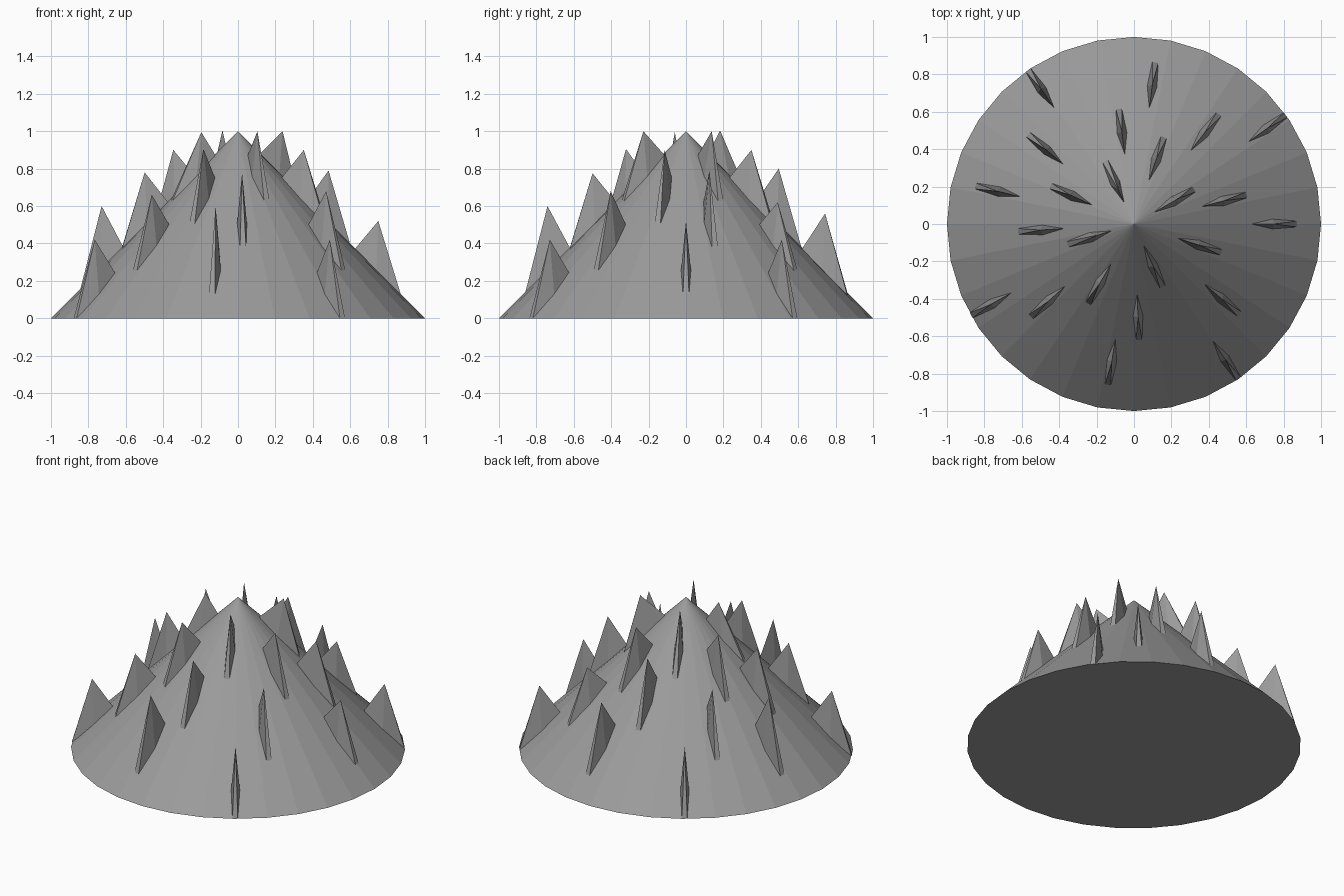
import bpy, bmesh, math
from mathutils import Vector

if "Cube" in bpy.data.objects:
    bpy.data.objects.remove(bpy.data.objects["Cube"])

# Dark grey shared by all parts
grey = bpy.data.materials.new("dark_grey")
grey.diffuse_color = (0.33, 0.33, 0.33, 1)
grey.use_nodes = True
grey.node_tree.nodes["Principled BSDF"].inputs["Base Color"].default_value = grey.diffuse_color

# Main cone body: 32 flat sides
bpy.ops.mesh.primitive_cone_add(vertices=32, radius1=1, radius2=0, depth=1, location=(0, 0, 0.5))
body = bpy.context.object
body.name = "cone_body"
body.data.materials.append(grey)


def spike(index, angle, r, apex_r, top):
    """Thin fin on the slope: pointed uphill, blunt downhill, apex above its middle."""
    # base outline as (radial offset, side offset), lying on the slope
    outline = [(-0.123, 0), (-0.01, -0.026), (0.12, -0.016), (0.12, 0.016), (-0.01, 0.026)]
    apex = Vector((apex_r, 0, top))
    bm = bmesh.new()
    base = []
    for u, v in outline:
        p = Vector((r + u, v, max(1 - r - u, 0)))
        q = apex + (p - apex) * 1.06          # sink the foot into the body
        base.append(bm.verts.new(q if q.z > 0 else p))
    tip = bm.verts.new(apex)
    bm.faces.new(list(reversed(base)))
    for i in range(len(base)):
        bm.faces.new((base[i], base[(i + 1) % len(base)], tip))
    bmesh.ops.recalc_face_normals(bm, faces=bm.faces)
    mesh = bpy.data.meshes.new("spike")
    bm.to_mesh(mesh)
    bm.free()
    mesh.materials.append(grey)
    ob = bpy.data.objects.new(f"spike_{index}", mesh)
    ob.rotation_euler.z = math.radians(angle)
    bpy.context.collection.objects.link(ob)


# Rings of spikes: (middle radius, angles, apex radii, apex heights)
rings = [
    (0.25, (30, 114.6, 197, 294.5), (0.275, 0.2, 0.205, 0.25), (1.0, 1.005, 0.995, 1.0)),
    (0.37, (71, 155.5, 240, 342), (0.37, 0.38, 0.37, 0.37), (0.90, 0.90, 0.905, 0.90)),
    (0.50, (14.5, 97.5, 183.7, 272.5), (0.50,) * 4, (0.79, 0.80, 0.78, 0.775)),
    (0.62, (52.3, 139.8, 222.0, 319.5), (0.62,) * 4, (0.62, 0.67, 0.66, 0.68)),
    (0.75, (0, 82.5, 166.5, 260.8), (0.75,) * 4, (0.52, 0.56, 0.60, 0.60)),
    (0.878, (35.7, 124.5, 209.3, 304), (0.878,) * 4, (0.42,) * 4),
]
n = 1
for r, angles, apex_radii, tops in rings:
    for a, ar, t in zip(angles, apex_radii, tops):
        spike(n, a, r, ar, t)
        n += 1
